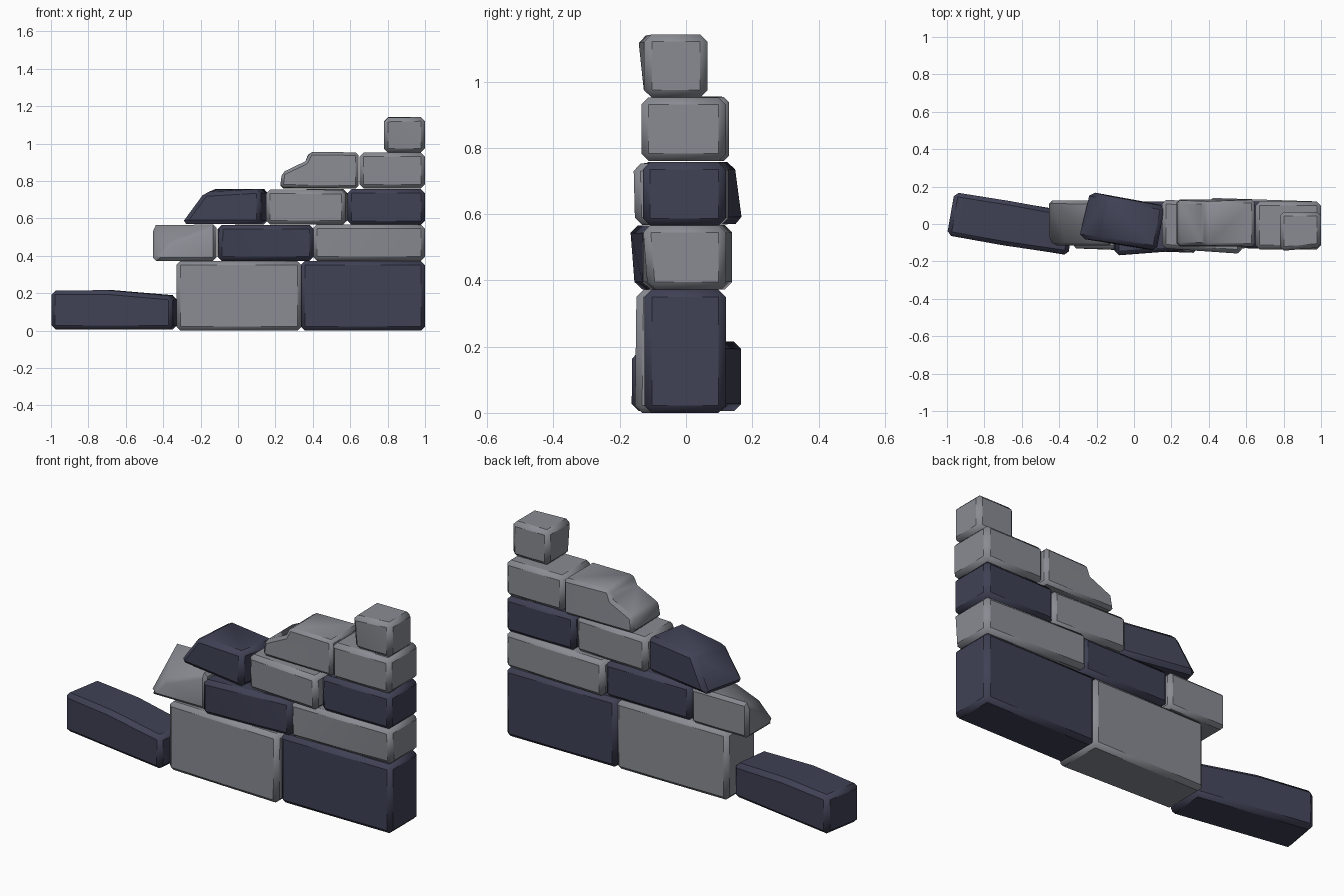
import bpy, bmesh, math
from mathutils import Vector

if "Cube" in bpy.data.objects:
    bpy.data.objects.remove(bpy.data.objects["Cube"])


def material(name, color):
    m = bpy.data.materials.new(name)
    m.diffuse_color = (*color, 1)
    m.use_nodes = True
    m.node_tree.nodes["Principled BSDF"].inputs["Base Color"].default_value = m.diffuse_color
    return m


dark_stone = material("dark_stone", (0.05, 0.053, 0.09))
grey_stone = material("grey_stone", (0.25, 0.26, 0.29))


def block(name, x, y, z, dark=False, tweak={}, extra=(), dents=(), bevel=0.022):
    """Chamfered stone. Corners are keyed L/R, F/B (front/back), D/T (down/top).
    Dents move a hull point inwards: (from, to)."""
    pts = {a + b + c: (x[i], y[j], z[k])
           for i, a in enumerate("LR") for j, b in enumerate("FB") for k, c in enumerate("DT")}
    pts.update(tweak)
    bm = bmesh.new()
    for p in list(pts.values()) + list(extra) + [d[0] for d in dents]:
        bm.verts.new(Vector(p))
    bmesh.ops.convex_hull(bm, input=bm.verts[:])
    bmesh.ops.dissolve_limit(bm, angle_limit=math.radians(4), verts=bm.verts[:], edges=bm.edges[:])
    for old, new in dents:
        min(bm.verts, key=lambda v: (v.co - Vector(old)).length).co = new
    bmesh.ops.recalc_face_normals(bm, faces=bm.faces[:])
    bm.normal_update()
    edges = [e for e in bm.edges if e.is_convex and e.calc_face_angle(0) > math.radians(35)]
    bmesh.ops.bevel(bm, geom=edges, offset=bevel, offset_type='OFFSET', segments=1,
                    profile=0.5, affect='EDGES', clamp_overlap=True)
    me = bpy.data.meshes.new(name)
    bm.to_mesh(me)
    bm.free()
    ob = bpy.data.objects.new(name, me)
    bpy.context.collection.objects.link(ob)
    me.materials.append(dark_stone if dark else grey_stone)
    bpy.ops.object.select_all(action='DESELECT')
    ob.select_set(True)
    bpy.context.view_layer.objects.active = ob
    bpy.ops.object.shade_smooth_by_angle(angle=math.radians(40))


# Bottom course
block("base_right", (0.335, 1.0), (-0.125, 0.12), (0, 0.372), True)
block("base_left", (-0.33, 0.34), (-0.13, 0.12), (0, 0.372),
      tweak={"RFD": (0.34, -0.155, 0), "RFT": (0.34, -0.15, 0.372)})
# Low turned stone at the far end
block("low_end_stone", (-1, -0.33), (-0.1, 0.1), (0.005, 0.215), True,
      tweak={"LFD": (-1.0, -0.06, 0.005), "LFT": (-1.0, -0.06, 0.215),
             "LBD": (-0.96, 0.17, 0.005), "LBT": (-0.96, 0.17, 0.215),
             "RFD": (-0.35, -0.168, 0.005), "RFT": (-0.35, -0.165, 0.185),
             "RBD": (-0.325, 0.065, 0.005), "RBT": (-0.325, 0.06, 0.188)},
      extra=[(-0.70, -0.114, 0.216), (-0.66, 0.122, 0.216)])

# Second course
block("second_left_broken", (-0.455, -0.115), (-0.115, 0.125), (0.373, 0.567),
      tweak={"LFT": (-0.36, -0.115, 0.47)}, bevel=0.018)
block("second_middle", (-0.11, 0.405), (-0.13, 0.12), (0.373, 0.565), True,
      tweak={"LFD": (-0.11, -0.155, 0.373), "LFT": (-0.10, -0.17, 0.565)})
block("second_right", (0.40, 1.0), (-0.13, 0.12), (0.373, 0.567),
      tweak={"RFD": (1.0, -0.115, 0.373), "LBD": (0.40, 0.14, 0.373), "LBT": (0.40, 0.14, 0.567)})

# Third course
block("third_left_turned", (-0.29, 0.16), (-0.1, 0.1), (0.568, 0.757), True,
      tweak={"LFD": (-0.305, -0.075, 0.57), "LFT": (-0.18, -0.09, 0.74),
             "LBD": (-0.245, 0.175, 0.57), "LBT": (-0.14, 0.15, 0.757),
             "RFD": (0.12, -0.145, 0.568), "RFT": (0.12, -0.14, 0.757),
             "RBD": (0.165, 0.10, 0.568), "RBT": (0.165, 0.095, 0.757)})
block("third_middle", (0.15, 0.585), (-0.13, 0.13), (0.567, 0.755),
      tweak={"RFD": (0.575, -0.155, 0.567), "RFT": (0.575, -0.16, 0.752),
             "RBD": (0.585, 0.11, 0.567), "RBT": (0.585, 0.11, 0.757)})
block("third_right", (0.585, 1.0), (-0.13, 0.12), (0.565, 0.757), True)

# Fourth course
block("fourth_left_broken", (0.225, 0.645), (-0.12, 0.13), (0.76, 0.953),
      tweak={"LFD": (0.225, -0.12, 0.765), "LFT": (0.385, -0.115, 0.955),
             "LBT": (0.38, 0.12, 0.955)},
      extra=[(0.235, -0.115, 0.845), (0.235, 0.125, 0.845)],
      dents=[((0.33, -0.117, 0.93), (0.36, -0.115, 0.905)),
             ((0.33, 0.125, 0.93), (0.36, 0.122, 0.905))], bevel=0.016)
block("fourth_right", (0.65, 1.0), (-0.135, 0.12), (0.76, 0.952))

# Cap stone
block("cap_stone", (0.78, 1.0), (-0.125, 0.065), (0.952, 1.142),
      tweak={"LFT": (0.78, -0.145, 1.138)})
